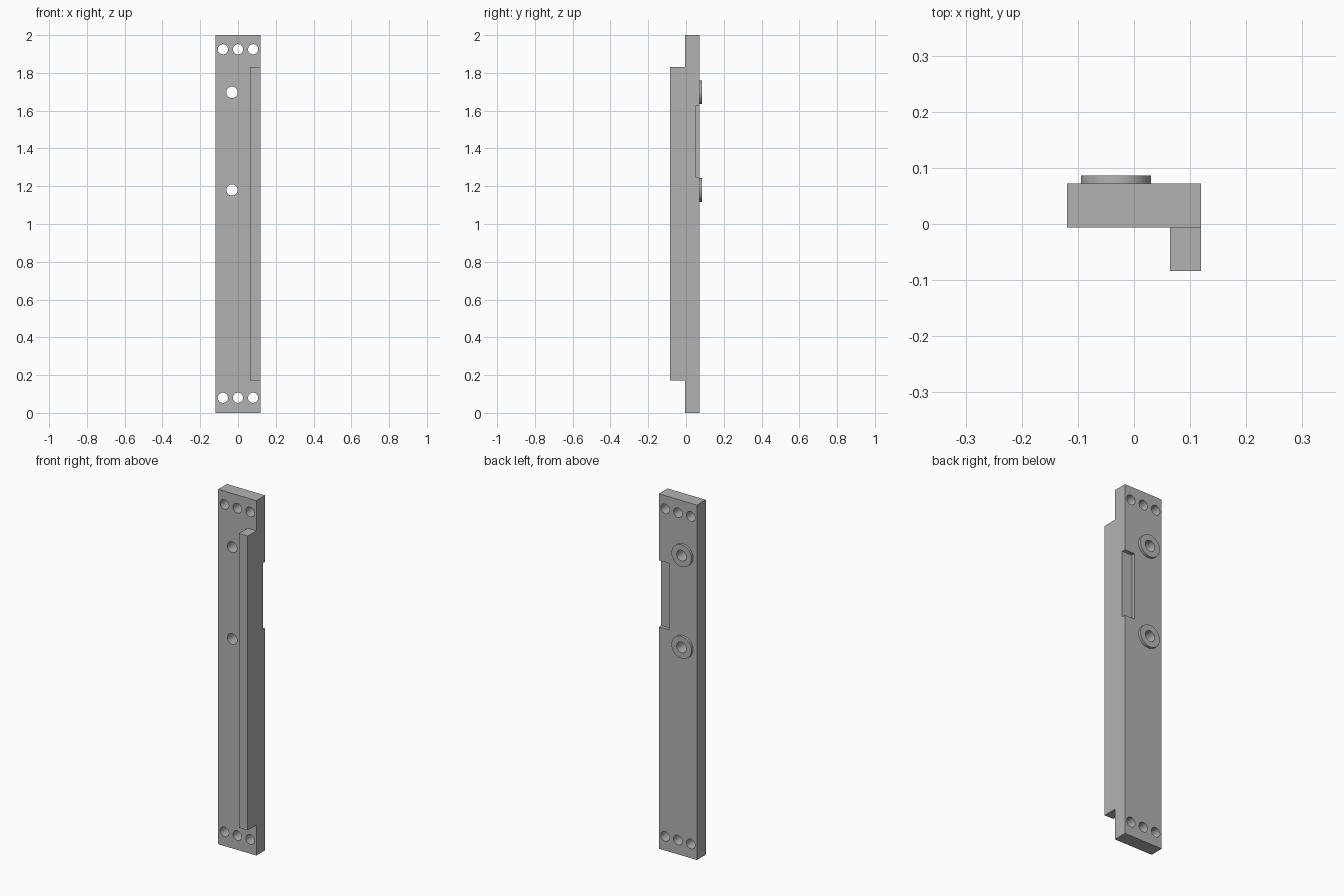
import bpy, math

if "Cube" in bpy.data.objects:
    bpy.data.objects.remove(bpy.data.objects["Cube"])

metal = bpy.data.materials.new("plain grey")
metal.diffuse_color = (0.45, 0.45, 0.45, 1)
metal.use_nodes = True
metal.node_tree.nodes["Principled BSDF"].inputs["Base Color"].default_value = metal.diffuse_color


def box(name, x, y, z):
    """Box between (min, max) pairs on each axis."""
    bpy.ops.mesh.primitive_cube_add(size=1, location=[sum(p) / 2 for p in (x, y, z)])
    ob = bpy.context.object
    ob.name = name
    ob.scale = [p[1] - p[0] for p in (x, y, z)]
    bpy.ops.object.transform_apply(location=False, rotation=False)
    ob.data.materials.append(metal)
    return ob


def rod(name, x, z, r, y0, y1):
    """Cylinder running along y."""
    bpy.ops.mesh.primitive_cylinder_add(vertices=48, radius=r, depth=y1 - y0,
                                        location=(x, (y0 + y1) / 2, z),
                                        rotation=(math.pi / 2, 0, 0))
    ob = bpy.context.object
    ob.name = name
    ob.data.materials.append(metal)
    return ob


def combine(ob, other, op):
    """Boolean another object into ob and remove it."""
    m = ob.modifiers.new(op, 'BOOLEAN')
    m.operation, m.object, m.solver = op, other, 'EXACT'
    bpy.context.view_layer.objects.active = ob
    bpy.ops.object.modifier_apply(modifier=m.name)
    bpy.data.objects.remove(other)


# main plate with the raised rail along its front right edge
plate = box("mounting_plate", (-0.119, 0.119), (-0.006, 0.072), (0, 2))
rail = box("edge_rail", (0.064, 0.119), (-0.084, -0.006), (0.172, 1.83))

# shallow notch in the back right edge
combine(plate, box("notch_cutter", (0.057, 0.2), (0.051, 0.2), (1.25, 1.625)), 'DIFFERENCE')

# rows of three screw holes at both ends
for z in (0.08, 1.925):
    for x in (-0.08, 0, 0.08):
        combine(plate, rod("hole_cutter", x, z, 0.027, -0.2, 0.2), 'DIFFERENCE')

# two round bosses on the back, each bored right through the plate
for i, z in enumerate((1.18, 1.697)):
    boss = rod("boss_%d" % (i + 1), -0.032, z, 0.0625, 0.072, 0.086)
    for part in (plate, boss):
        combine(part, rod("bore_cutter", -0.032, z, 0.03, -0.2, 0.2), 'DIFFERENCE')

# smooth round walls, crisp edges
bpy.ops.object.select_all(action='SELECT')
bpy.ops.object.shade_smooth_by_angle(angle=math.radians(30))
